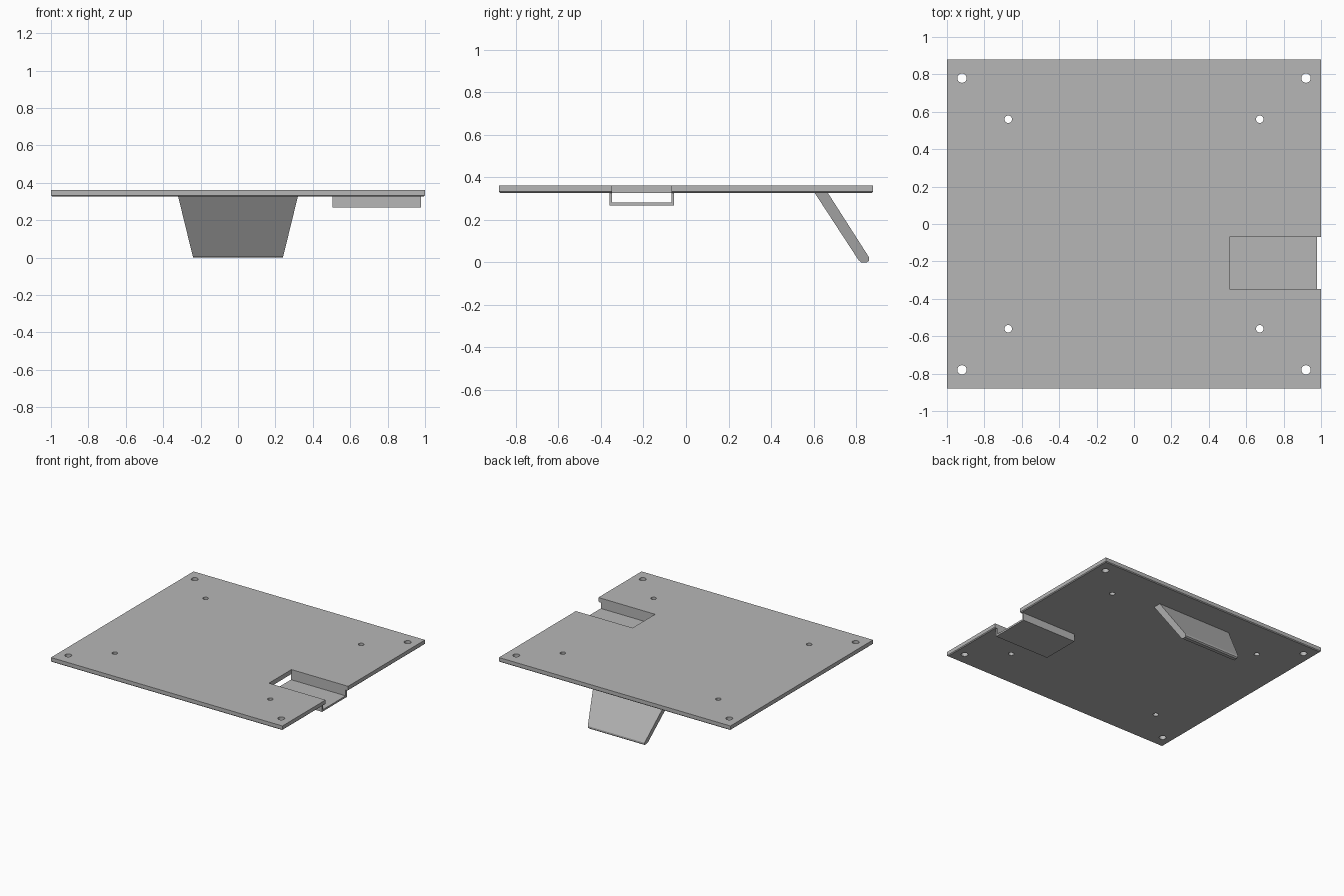
import bpy, bmesh
from mathutils import Vector

cube = bpy.data.objects.get("Cube")
if cube:
    bpy.data.objects.remove(cube, do_unlink=True)

GREY = (0.47, 0.47, 0.47, 1)
mat = bpy.data.materials.new("plain grey")
mat.use_nodes = True
mat.diffuse_color = GREY
mat.node_tree.nodes["Principled BSDF"].inputs["Base Color"].default_value = GREY

PLATE_LOW, PLATE_TOP = 0.327, 0.362


def add_object(name, bm):
    bmesh.ops.recalc_face_normals(bm, faces=bm.faces)
    mesh = bpy.data.meshes.new(name)
    bm.to_mesh(mesh)
    bm.free()
    mesh.materials.append(mat)
    obj = bpy.data.objects.new(name, mesh)
    bpy.context.scene.collection.objects.link(obj)
    return obj


def add_box(bm, low, high):
    low, high = Vector(low), Vector(high)
    verts = bmesh.ops.create_cube(bm, size=1)["verts"]
    for v in verts:
        v.co = (low + high) / 2 + v.co * (high - low)


def extrude_x(bm, profile, half_width):
    """Prism along x from a (y, z) profile; half_width depends on z."""
    left, right = ([bm.verts.new((s * half_width(z), y, z)) for y, z in profile]
                   for s in (-1, 1))
    bm.faces.new(left)
    bm.faces.new(right[::-1])
    n = len(profile)
    for i in range(n):
        j = (i + 1) % n
        bm.faces.new((left[i], right[i], right[j], left[j]))


# Flat top plate with a fine chamfer around its lower edge
bm = bmesh.new()
add_box(bm, (-1, -0.88, PLATE_LOW), (1, 0.88, PLATE_TOP))
lower = [e for e in bm.edges if all(v.co.z < PLATE_LOW + 0.001 for v in e.verts)]
bmesh.ops.bevel(bm, geom=lower, offset=0.006, segments=1, affect='EDGES')
plate = add_object("top_plate", bm)

# Cutter: corner holes, inner holes and the side notch
bm = bmesh.new()
for hx, hy, radius in ((0.92, 0.78, 0.025), (0.672, 0.56, 0.02)):
    for sx in (-1, 1):
        for sy in (-1, 1):
            made = bmesh.ops.create_cone(bm, cap_ends=True, segments=32, depth=0.2,
                                         radius1=radius, radius2=radius)
            bmesh.ops.translate(bm, verts=made["verts"],
                                vec=(sx * hx, sy * hy, PLATE_LOW))
add_box(bm, (0.51, -0.347, 0.2), (1.1, -0.069, 0.5))
cutter = add_object("plate_cutter", bm)
cutter.hide_render = True
cutter.hide_set(True)

cut = plate.modifiers.new("holes and notch", 'BOOLEAN')
cut.operation = 'DIFFERENCE'
cut.solver = 'EXACT'
cut.object = cutter
bpy.context.view_layer.objects.active = plate
plate.select_set(True)
bpy.ops.object.modifier_apply(modifier=cut.name)
bpy.data.objects.remove(cutter, do_unlink=True)

# Open-ended U-shaped tray hanging under the notch
bm = bmesh.new()
outer_low, outer_high, wall = -0.36, -0.056, 0.013
tray_profile = [(outer_low, PLATE_LOW), (outer_low, 0.268),
                (outer_high, 0.268), (outer_high, PLATE_LOW),
                (outer_high - wall, PLATE_LOW), (outer_high - wall, 0.282),
                (outer_low + wall, 0.282), (outer_low + wall, PLATE_LOW)]
extrude_x(bm, tray_profile, lambda z: 0.2365)
tray = add_object("side_tray", bm)
tray.location.x = 0.7425

# Sloping, tapered rear foot with a blunted lower end
bm = bmesh.new()
foot_profile = [(0.605, PLATE_LOW), (0.812, 0.01), (0.824, 0), (0.852, 0),
                (0.862, 0.008), (0.862, 0.022), (0.667, PLATE_LOW)]
extrude_x(bm, foot_profile, lambda z: 0.24 + 0.08 * z / PLATE_LOW)
add_object("rear_foot", bm)
